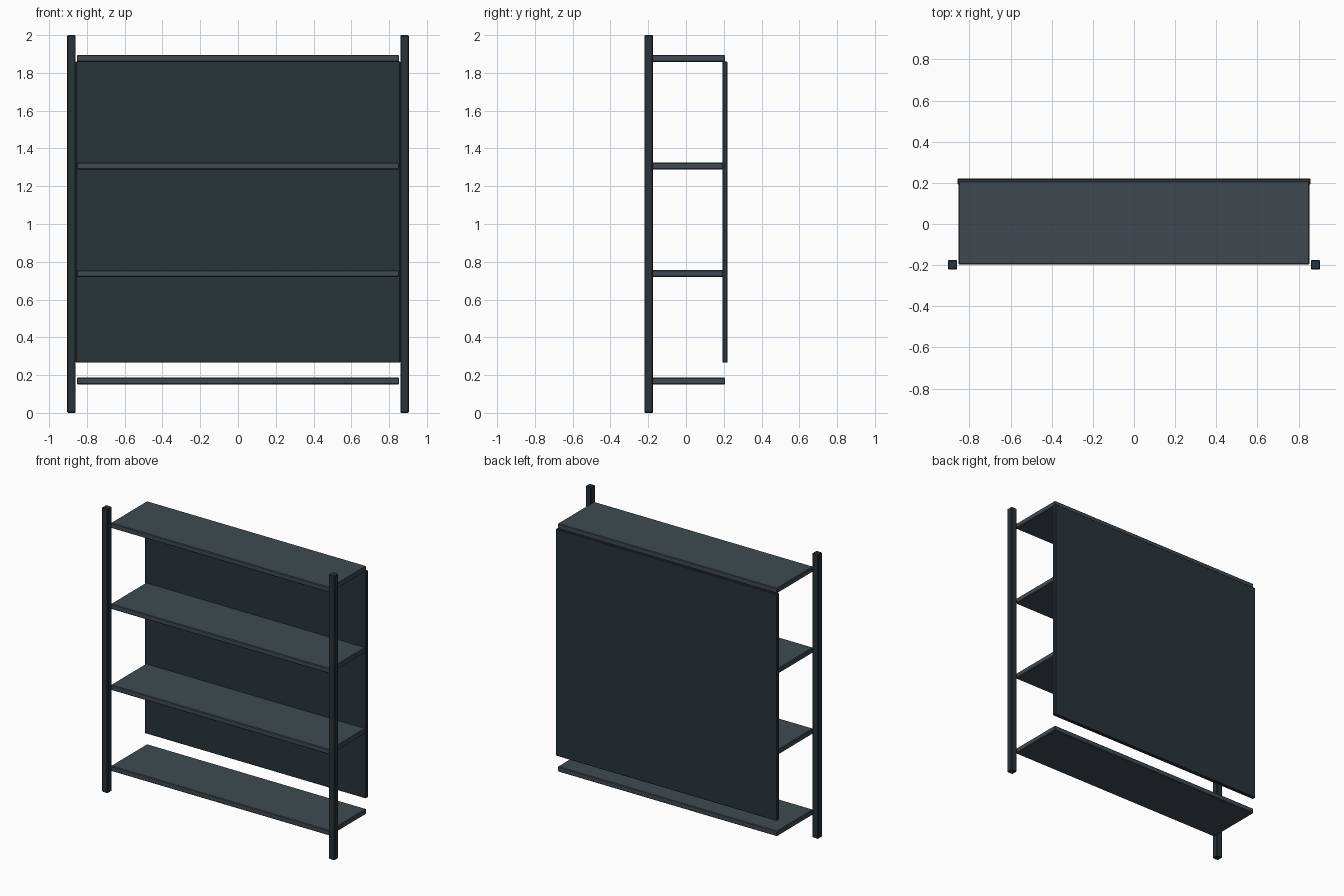
import bpy

if "Cube" in bpy.data.objects:
    bpy.data.objects.remove(bpy.data.objects["Cube"])


def material(name, rgb):
    m = bpy.data.materials.new(name)
    m.diffuse_color = (*rgb, 1)
    m.use_nodes = True
    m.node_tree.nodes["Principled BSDF"].inputs["Base Color"].default_value = m.diffuse_color
    return m


dark = material("dark_steel", (0.022, 0.033, 0.042))
light = material("light_steel", (0.050, 0.068, 0.083))


def box(name, lo, hi, mat, bevel):
    """Box between two corners with a small edge chamfer."""
    bpy.ops.mesh.primitive_cube_add(size=1, location=[(a + b) / 2 for a, b in zip(lo, hi)])
    ob = bpy.context.object
    ob.name = name
    ob.scale = [b - a for a, b in zip(lo, hi)]
    bpy.ops.object.transform_apply(location=False, rotation=False, scale=True)
    ob.data.materials.append(mat)
    mod = ob.modifiers.new("chamfer", "BEVEL")
    mod.width = bevel
    mod.segments = 1
    return ob


# Front posts, left and right
for side, x in (("left", -0.882), ("right", 0.882)):
    box(f"{side}_post", (x - 0.0225, -0.22, 0), (x + 0.0225, -0.175, 2), dark, 0.004)

# Four evenly spaced shelves
for i in range(4):
    z = 0.169 + i * 0.5693
    box(f"shelf_{i + 1}", (-0.853, -0.196, z - 0.018), (0.853, 0.207, z + 0.018), light, 0.004)

# Back panel
box("back_panel", (-0.859, 0.193, 0.266), (0.859, 0.22, 1.86), dark, 0.003)
